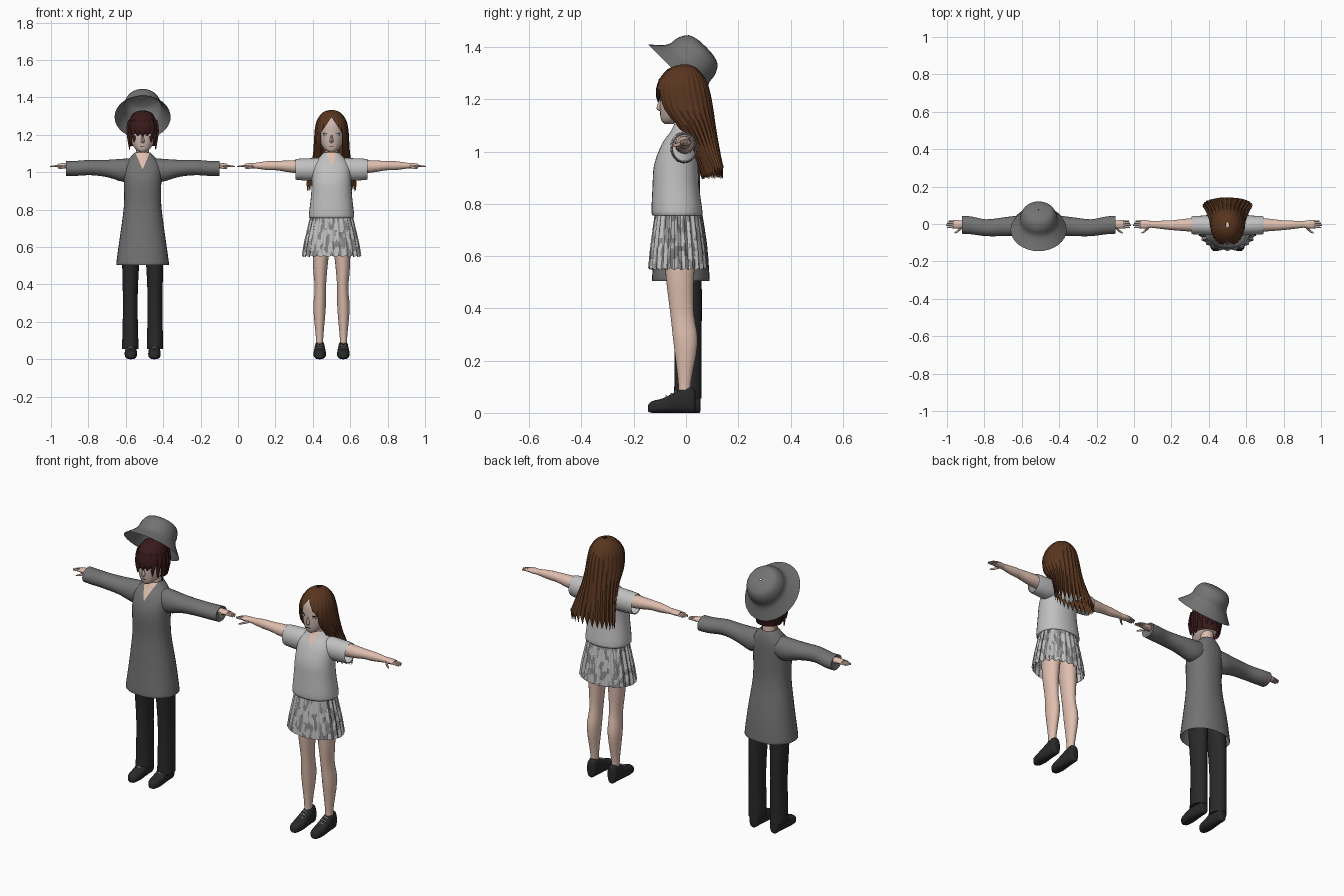
import bpy
import bmesh
from math import sin, cos, pi, radians, copysign
from mathutils import Vector, noise

default_cube = bpy.data.objects.get("Cube")
if default_cube:
    bpy.data.objects.remove(default_cube, do_unlink=True)


def material(name, red, green, blue):
    mat = bpy.data.materials.new(name)
    mat.use_nodes = True
    mat.diffuse_color = (red, green, blue, 1)
    shader = mat.node_tree.nodes["Principled BSDF"]
    shader.inputs["Base Color"].default_value = (red, green, blue, 1)
    shader.inputs["Roughness"].default_value = 0.8
    return mat


COAT = material("coat grey", .17, .17, .17)
SHIRT = material("shirt pale grey", .53, .53, .53)
SHADE = material("skirt mid grey", .24, .24, .24)
SKIN = material("skin", .74, .52, .43)
FACE = material("face skin", .6, .47, .42)
BROWN = material("brown hair", .1, .036, .014)
MAROON = material("maroon hair", .04, .01, .011)
BLACK = material("soft black", .022, .022, .022)
WHITE = material("lace white", .7, .7, .7)
IRIS = material("eye grey", .3, .3, .32)

BOY, GIRL = -.51, .5
parts = []


def smooth_stations(stations, steps):
    """Catmull-Rom interpolation of the loft stations."""
    pts = [Vector(tuple(s) + (0,) * (5 - len(s))) for s in stations]
    out = []
    for i in range(len(pts) - 1):
        a, b, c = pts[max(i - 1, 0)], pts[i], pts[i + 1]
        d = pts[min(i + 2, len(pts) - 1)]
        for k in range(steps):
            t = k / steps
            out.append(b + (c - a) * (t / 2) + (a * 2 - b * 5 + c * 4 - d) * (t * t / 2)
                       + (b * 3 - a - c * 3 + d) * (t ** 3 / 2))
    return out + [pts[-1]]


def loft(name, mats, axis, stations, origin=0, side=1, sides=24, steps=3,
         power=2, ripple=0, waves=0, hem=0, cap=False, cuts=(), paint=None, drop=None):
    """Skin elliptical rings. Station: position, half width, low, high, centre offset."""
    bm = bmesh.new()
    rows = smooth_stations(stations, steps)
    rings = []
    for i, (pos, half, low, high, centre) in enumerate(rows):
        ring = []
        for j in range(sides):
            a = 2 * pi * j / sides
            wave = cos(waves * a)
            swell = 1 + ripple * wave
            u = copysign(abs(cos(a)) ** (2 / power), cos(a)) * half * swell + centre
            v = (low + high) / 2 + copysign(abs(sin(a)) ** (2 / power), sin(a)) * (high - low) / 2 * swell
            t = pos + hem * wave * (i / (len(rows) - 1)) ** 6
            co = {"X": (t, v, u), "Y": (u, t, v), "Z": (u, v, t)}[axis]
            ring.append(bm.verts.new((co[0] * side, co[1], co[2])))
        rings.append(ring)
    for lower, upper in zip(rings, rings[1:]):
        for j in range(sides):
            k = (j + 1) % sides
            bm.faces.new((lower[j], lower[k], upper[k], upper[j]))
    if cap:
        bm.faces.new(rings[0])
        bm.faces.new(rings[-1])
    for point, normal in cuts:
        bmesh.ops.bisect_plane(bm, geom=bm.verts[:] + bm.edges[:] + bm.faces[:],
                               plane_co=point, plane_no=normal)
    bmesh.ops.recalc_face_normals(bm, faces=bm.faces[:])
    if drop:
        gone = [f for f in bm.faces if drop(f.calc_center_median())]
        bmesh.ops.delete(bm, geom=gone, context="FACES")
    if paint:
        for f in bm.faces:
            f.material_index = int(paint(f.calc_center_median()))
    mesh = bpy.data.meshes.new(name)
    bm.to_mesh(mesh)
    bm.free()
    for mat in mats:
        mesh.materials.append(mat)
    obj = bpy.data.objects.new(name, mesh)
    obj.location.x = origin
    bpy.context.collection.objects.link(obj)
    parts.append(obj)
    return obj


def vee(bottom, slope):
    """Cutting planes and test for a V-shaped area on the front."""
    planes = [((0, 0, bottom), (s * -slope, 0, 1)) for s in (-1, 1)]
    return planes, lambda c: c.y < 0 and c.z > bottom + slope * abs(c.x)


def head_parts(who, x):
    loft(who + "_head", [FACE], "Z", [
        (1.105, .01, -.08, -.05), (1.12, .035, -.095, -.02), (1.16, .062, -.1, .04),
        (1.21, .07, -.1, .06), (1.27, .065, -.09, .06), (1.31, .02, -.04, .02)], x, cap=True)
    loft(who + "_neck", [SKIN], "Z", [(1, .04, -.04, .04), (1.08, .035, -.035, .03),
                                      (1.15, .035, -.04, .03)], x, cap=True)
    loft(who + "_nose", [FACE], "Z", [(1.155, .004, -.1, -.09), (1.165, .01, -.113, -.09),
                                      (1.2, .004, -.102, -.09)], x, sides=8, cap=True)
    loft(who + "_mouth", [MAROON], "Y", [(-.1, .012, 1.138, 1.141), (-.09, .014, 1.137, 1.142)],
         x, sides=8, cap=True)
    for s, label in ((1, "left"), (-1, "right")):
        for part, mat, front, half, tall in (("eye", WHITE, -.095, .014, .007),
                                             ("iris", IRIS, -.097, .007, .007),
                                             ("lash", BLACK, -.096, .015, .0015)):
            z = 1.2 + (.008 if part == "lash" else 0)
            loft(f"{who}_{label}_{part}", [mat], "Y", [(front, half, z - tall, z + tall, .03),
                 (-.086, half, z - tall, z + tall, .03)], x, s, sides=10, steps=1, cap=True)


def hand(who, label, x, s, wrist):
    loft(f"{who}_{label}_palm", [SKIN], "X", [
        (wrist - .02, .014, -.018, .014, 1.035), (wrist + .015, .014, -.025, .02, 1.035),
        (wrist + .045, .009, -.024, .02, 1.035)], x, s, sides=12, cap=True)
    for i in range(4):
        y = -.018 + .011 * i
        tip = wrist + .085 - .006 * abs(i - 1)
        loft(f"{who}_{label}_finger_{i}", [SKIN], "X", [
            (wrist + .035, .006, y - .006, y + .006, 1.035),
            (tip, .003, y - .003, y + .003, 1.03)], x, s, sides=8, cap=True)
    loft(f"{who}_{label}_thumb", [SKIN], "X", [
        (wrist, .008, -.025, -.008, 1.032), (wrist + .02, .007, -.043, -.028, 1.025),
        (wrist + .04, .003, -.052, -.045, 1.02)], x, s, sides=8, cap=True)


def shoe(who, label, x, s, back):
    rows = [(-.145, .012, .005, .03), (-.13, .026, 0, .045), (-.09, .033, 0, .055),
            (-.05, .031, 0, .075), (0, .027, 0, .1), (.03, .023, 0, .095), (.036, .01, .01, .08)]
    loft(f"{who}_{label}_shoe", [BLACK], "Y", [(y + back, w, a, b, .063) for y, w, a, b in rows],
         x, s, power=2.6, cap=True)
    for i in range(3):
        y, z = back - .075 + .018 * i, .065 + .009 * i
        loft(f"{who}_{label}_lace_{i}", [WHITE], "X", [
            (.048, .002, y - .003, y + .003, z - .004), (.063, .003, y - .003, y + .003, z),
            (.078, .002, y - .003, y + .003, z - .004)], x, s, sides=6, cap=True)


# Shared body parts
for who, x, wrist, back in (("boy", BOY, .41, .02), ("girl", GIRL, .42, 0)):
    head_parts(who, x)
    for s, label in ((1, "left"), (-1, "right")):
        hand(who, label, x, s, wrist)
        shoe(who, label, x, s, back)

# Boy: long coat with an open neck
planes, inside = vee(1.015, 2.3)
loft("boy_coat", [COAT, SKIN], "Z", [
    (.505, .138, -.13, .09), (.52, .14, -.13, .09), (.65, .122, -.12, .08), (.82, .1, -.11, .055),
    (.95, .1, -.115, .055), (1.03, .1, -.09, .055), (1.075, .07, -.06, .05),
    (1.105, .042, -.045, .04)], BOY, sides=32, power=2.2, cuts=planes, paint=inside)
for s, label in ((1, "left"), (-1, "right")):
    loft(f"boy_{label}_sleeve", [COAT], "X", [
        (.04, .055, -.06, .04, 1.02), (.1, .062, -.065, .045, 1.01), (.19, .046, -.065, .035, 1.02),
        (.28, .041, -.065, .025, 1.025), (.36, .04, -.055, .04, 1.02),
        (.41, .04, -.052, .044, 1.02)], BOY, s)
    loft(f"boy_{label}_cuff_lining", [COAT], "X", [
        (.41, .04, -.052, .044, 1.02), (.4, .015, -.02, .015, 1.03)], BOY, s)
    loft(f"boy_{label}_trouser", [BLACK], "Z", [
        (.055, .043, -.05, .06, .066), (.1, .043, -.045, .06, .066), (.3, .039, -.045, .06, .066),
        (.5, .045, -.06, .06, .064), (.7, .05, -.08, .05, .05)], BOY, s, cap=True)

# Boy: cropped hair with pointed locks around the edge
loft("boy_hair", [MAROON], "Z", [
    (1.33, .01, -.02, 0), (1.315, .05, -.07, .04), (1.26, .076, -.108, .07),
    (1.2, .078, -.108, .072), (1.14, .066, -.06, .06)], BOY, sides=48, ripple=.02, waves=16,
    cuts=[((0, 0, 1.22), (0, 0, 1))],
    drop=lambda c: c.y < -.035 and abs(c.x) < .07 and c.z < 1.22)
for i in range(18):
    a = 2 * pi * i / 18
    x, y = .071 * sin(a), -.017 - .089 * cos(a)
    tip = 1.155 - .035 * cos(2 * a + pi) * (1 if cos(a) > 0 else .3) + .012 * (i % 2)
    loft(f"boy_lock_{i}", [MAROON], "Z", [
        (1.28, .015, y * .9 - .008, y * .9 + .008, x * .9), (1.22, .017, y - .009, y + .009, x),
        (tip, .002, y - .002, y + .002, x)], BOY, sides=8)

# Boy: bucket hat tipped well back
hat = loft("boy_hat", [COAT], "Z", [
    (0, .15, -.163, .163), (.04, .118, -.12, .12), (.065, .102, -.105, .105),
    (.1, .097, -.1, .1), (.135, .078, -.078, .078), (.148, .04, -.04, .04),
    (.15, .003, -.003, .003)], BOY, sides=32, cap=False)
hat.location = (BOY, -.03, 1.295)
hat.rotation_euler.x = radians(-45)

# Girl: blouse with short wide sleeves
planes, inside = vee(1.03, 2.6)
loft("girl_blouse", [SHIRT, SKIN], "Z", [
    (.755, .116, -.125, .058), (.77, .121, -.132, .063), (.87, .11, -.128, .05),
    (.95, .105, -.122, .048), (1.03, .1, -.092, .053), (1.075, .07, -.06, .05),
    (1.105, .042, -.045, .04)], GIRL, sides=32, power=2.2, cuts=planes, paint=inside)
for s, label in ((1, "left"), (-1, "right")):
    loft(f"girl_{label}_sleeve", [SHIRT], "X", [
        (.04, .055, -.06, .04, 1.02), (.1, .06, -.06, .045, 1.015),
        (.185, .056, -.055, .042, 1.015), (.19, .05, -.05, .037, 1.015)], GIRL, s)
    loft(f"girl_{label}_arm", [SKIN], "X", [
        (.06, .04, -.045, .035, 1.03), (.2, .034, -.04, .03, 1.03), (.29, .025, -.033, .02, 1.035),
        (.34, .024, -.028, .018, 1.035), (.42, .013, -.018, .014, 1.035)], GIRL, s, cap=True)
    loft(f"girl_{label}_leg", [SKIN], "Z", [
        (.05, .02, -.03, .02, .064), (.12, .02, -.03, .02, .064), (.27, .033, -.048, .045, .064),
        (.38, .03, -.06, .03, .06), (.5, .039, -.075, .03, .06), (.66, .05, -.09, .04, .052)],
        GIRL, s, cap=True)

# Girl: pleated skirt with mottled cloth
loft("girl_skirt", [SHIRT, SHADE], "Z", [
    (.775, .108, -.115, .05), (.7, .125, -.125, .062), (.62, .143, -.135, .073),
    (.55, .154, -.141, .079)], GIRL, sides=144, steps=8, ripple=.035, waves=24, hem=.004,
    paint=lambda c: noise.noise(Vector((c.x * 60, c.y * 60, c.z * 22))) > .1)

# Girl: long hair, parted in the middle and open around the face
edges = [((s * .056, 0, 0), (1, 0, 0)) for s in (-1, 1)]
planes, _ = vee(1.295, -1.5)
loft("girl_hair", [BROWN], "Z", [
    (1.333, .008, -.02, .01), (1.32, .045, -.06, .04), (1.28, .076, -.1, .072),
    (1.23, .088, -.118, .09), (1.16, .093, -.1, .103), (1.09, .098, -.04, .113),
    (1, .115, .02, .128), (.92, .132, .06, .142)], GIRL, sides=108, ripple=.022, waves=27,
    hem=.025, cuts=planes + edges,
    drop=lambda c: c.y < .02 and abs(c.x) < .056 and c.z < 1.295 - 1.5 * abs(c.x))

# Smooth shading with crisp edges kept
bpy.ops.object.select_all(action="DESELECT")
for obj in parts:
    obj.select_set(True)
bpy.context.view_layer.objects.active = parts[0]
bpy.ops.object.shade_smooth_by_angle(angle=radians(45))
